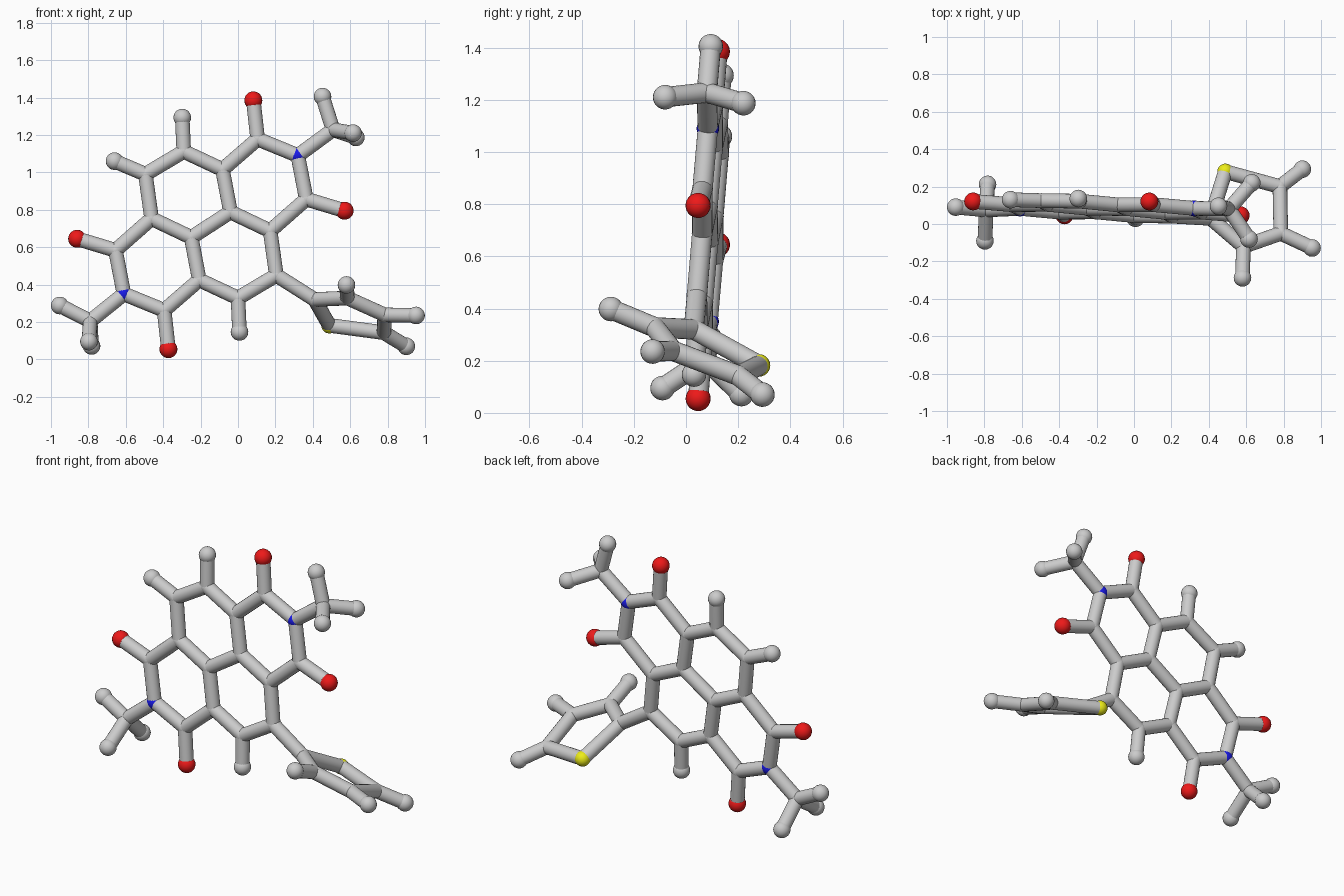
import bpy, bmesh
from mathutils import Vector, Matrix

if "Cube" in bpy.data.objects:
    bpy.data.objects.remove(bpy.data.objects["Cube"])

STICK = 0.039


def flat(x, z):
    # the fused ring core lies in one slightly tilted plane
    return Vector((x, 0.02 - 0.06 * x + 0.076 * z, z))


# half of the ring core; the other half is its point reflection
half = {
    "C1": (.105, 1.178), "N1": (.32, 1.09), "C2": (.365, .857), "C3": (.172, .687),
    "C4": (-.04, .788), "C5": (-.083, 1.015), "C6": (-.29, 1.112), "C7": (-.495, .99),
    "O1": (.082, 1.385), "O2": (.57, .795), "H6": (-.298, 1.293),
}
half_bonds = "C1-N1 N1-C2 C2-C3 C3-C4 C4-C5 C5-C1 C5-C6 C6-C7 C1-O1 C2-O2 C6-H6 N1-CM".split()
centre = flat(-.145, .72)
atoms, bonds = {}, []
for name, p in half.items():
    atoms[name] = flat(*p)
    atoms[name + "'"] = 2 * centre - atoms[name]
for b in half_bonds:
    p, q = b.split("-")
    bonds += [(p, q), (p + "'", q + "'")]

# methyl ends, side hydrogen and five-sided sulphur ring
extra = {
    "CM": (.508, .08, 1.228), "HMa": (.452, .095, 1.405), "HMb": (.615, -.08, 1.21), "HMc": (.63, .22, 1.187),
    "CM'": (-.79, .075, .205), "HMa'": (-.953, .09, .288), "HMb'": (-.797, -.09, .095), "HMc'": (-.783, .212, .072),
    "H7": (-.66, .13, 1.06),
    "Ca": (.41, .03, .32), "Cb": (.585, -.12, .328), "Cc": (.785, -.05, .238),
    "Cd": (.78, .20, .143), "S": (.488, .28, .182),
    "Hb": (.58, -.288, .398), "Hc": (.952, -.128, .235), "Hd": (.9, .293, .07),
}
atoms.update({k: Vector(v) for k, v in extra.items()})
bonds += [b.split("-") for b in (
    "C7-C3' C7'-C3 C4-C4' C7-H7 C7'-Ca Ca-Cb Cb-Cc Cc-Cd Cd-S S-Ca Cb-Hb Cc-Hc Cd-Hd "
    "CM-HMa CM-HMb CM-HMc CM'-HMa' CM'-HMb' CM'-HMc'").split()]


def finish(bm, name, colour=None):
    me = bpy.data.meshes.new(name)
    bm.to_mesh(me)
    bm.free()
    ob = bpy.data.objects.new(name, me)
    bpy.context.collection.objects.link(ob)
    if colour:
        mat = bpy.data.materials.new(name + "_colour")
        mat.diffuse_color = colour
        mat.use_nodes = True
        mat.node_tree.nodes["Principled BSDF"].inputs["Base Color"].default_value = mat.diffuse_color
        me.materials.append(mat)
    bpy.ops.object.select_all(action='DESELECT')
    ob.select_set(True)
    bpy.context.view_layer.objects.active = ob
    bpy.ops.object.shade_smooth_by_angle()


# bond sticks
bm = bmesh.new()
for p, q in bonds:
    a, b = atoms[p], atoms[q]
    d = b - a
    m = Matrix.Translation((a + b) / 2) @ d.to_track_quat('Z', 'Y').to_matrix().to_4x4()
    bmesh.ops.create_cone(bm, cap_ends=True, segments=20, radius1=STICK, radius2=STICK,
                          depth=d.length, matrix=m)
finish(bm, "bond_sticks")

# atom balls, one object per element
for letter, name, r, colour in (
        ("C", "carbon_joints", .040, None),
        ("H", "hydrogen_balls", .047, None),
        ("O", "oxygen_balls", .048, (.85, .01, .01, 1)),
        ("N", "nitrogen_joints", .043, (.01, .01, .8, 1)),
        ("S", "sulphur_joint", .043, (.85, .85, .01, 1))):
    bm = bmesh.new()
    for key, p in atoms.items():
        if key[0] == letter:
            bmesh.ops.create_uvsphere(bm, u_segments=20, v_segments=14, radius=r,
                                      matrix=Matrix.Translation(p))
    finish(bm, name, colour)
